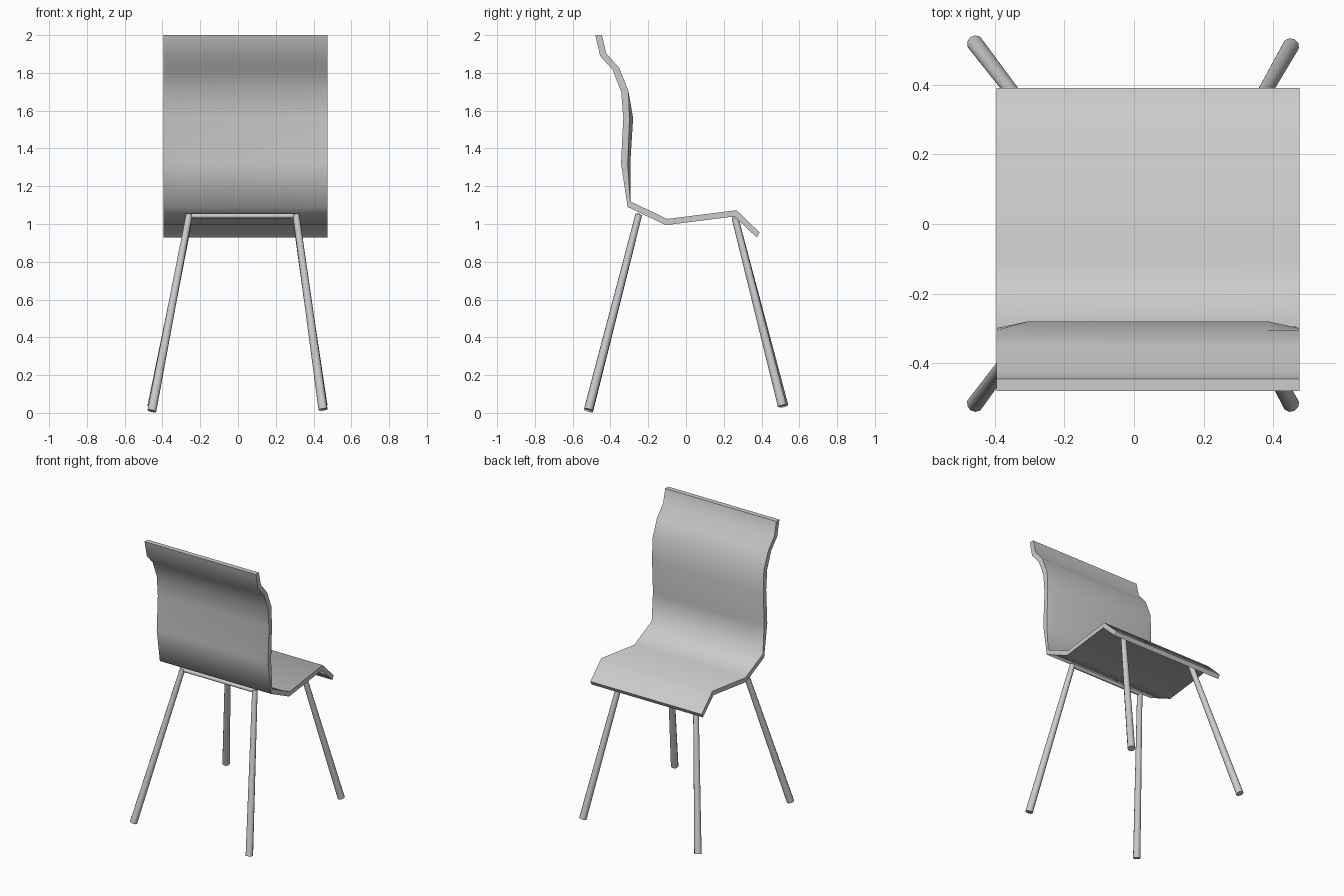
import bpy, bmesh
from mathutils import Vector

if "Cube" in bpy.data.objects:
    bpy.data.objects.remove(bpy.data.objects["Cube"])


def finish(bm, name):
    bmesh.ops.recalc_face_normals(bm, faces=bm.faces[:])
    mesh = bpy.data.meshes.new(name)
    bm.to_mesh(mesh)
    bm.free()
    obj = bpy.data.objects.new(name, mesh)
    bpy.context.collection.objects.link(obj)
    return obj


def rod(name, start, end, r1, r2, sides=10):
    start, end = Vector(start), Vector(end)
    axis = end - start
    bm = bmesh.new()
    bmesh.ops.create_cone(bm, cap_ends=True, segments=sides, radius1=r1, radius2=r2, depth=axis.length)
    rot = axis.to_track_quat('Z', 'Y').to_matrix().to_4x4()
    bmesh.ops.transform(bm, matrix=rot, verts=bm.verts)
    bmesh.ops.translate(bm, vec=(start + end) / 2, verts=bm.verts)
    for f in bm.faces:
        f.smooth = len(f.verts) == 4
    for e in bm.edges:
        e.smooth = all(f.smooth for f in e.link_faces)
    return finish(bm, name)


# Shell profile: sitting side (y, z), rear side (y, z), bulge in the middle columns
profile = [
    ((-0.445, 2.00), (-0.48, 2.00), 0.0),
    ((-0.423, 1.905), (-0.455, 1.89), 0.0),
    ((-0.353, 1.825), (-0.388, 1.815), 0.0),
    ((-0.305, 1.705), (-0.343, 1.70), 0.0),
    ((-0.299, 1.56), (-0.332, 1.56), 0.019),
    ((-0.309, 1.32), (-0.344, 1.32), 0.014),
    ((-0.295, 1.12), (-0.309, 1.09), 0.0),
    ((-0.10, 1.027), (-0.107, 0.994), 0.0),
    ((0.268, 1.073), (0.257, 1.04), 0.0),
    ((0.39, 0.955), (0.375, 0.928), 0.0),
]
columns = [(-0.395, 0), (-0.305, 1), (0.385, 1), (0.475, 0)]

# One-piece seat and backrest shell
bm = bmesh.new()
grids = []
for side in (0, 1):
    grids.append([[bm.verts.new((x, row[side][0] + row[2] * k, row[side][1]))
                   for x, k in columns] for row in profile])
last_r, last_c = len(profile) - 1, len(columns) - 1
for g in grids:
    for i in range(last_r):
        for j in range(last_c):
            f = bm.faces.new((g[i][j], g[i][j + 1], g[i + 1][j + 1], g[i + 1][j]))
            f.smooth = True
a, b = grids
for i in range(last_r):
    for j in (0, last_c):
        bm.faces.new((a[i][j], a[i + 1][j], b[i + 1][j], b[i][j]))
for j in range(last_c):
    for i in (0, last_r):
        bm.faces.new((a[i][j], a[i][j + 1], b[i][j + 1], b[i][j]))
for e in bm.edges:
    e.smooth = all(f.smooth for f in e.link_faces)
finish(bm, "seat_shell")

# Splayed, slightly tapered legs
legs = {
    "rear_left_leg": ((-0.258, -0.25, 1.05), (-0.456, -0.516, 0.010)),
    "rear_right_leg": ((0.307, -0.25, 1.05), (0.450, -0.516, 0.018)),
    "front_left_leg": ((-0.258, 0.26, 1.03), (-0.456, 0.518, 0.035)),
    "front_right_leg": ((0.307, 0.26, 1.03), (0.450, 0.510, 0.038)),
}
for name, (top, foot) in legs.items():
    rod(name, foot, top, 0.0245, 0.018)

# Crossbars joining each pair of leg tops under the seat
for name, y, z in (("rear_crossbar", -0.25, 1.043), ("front_crossbar", 0.257, 1.035)):
    rod(name, (-0.265, y, z), (0.315, y, z), 0.013, 0.013, 8)
